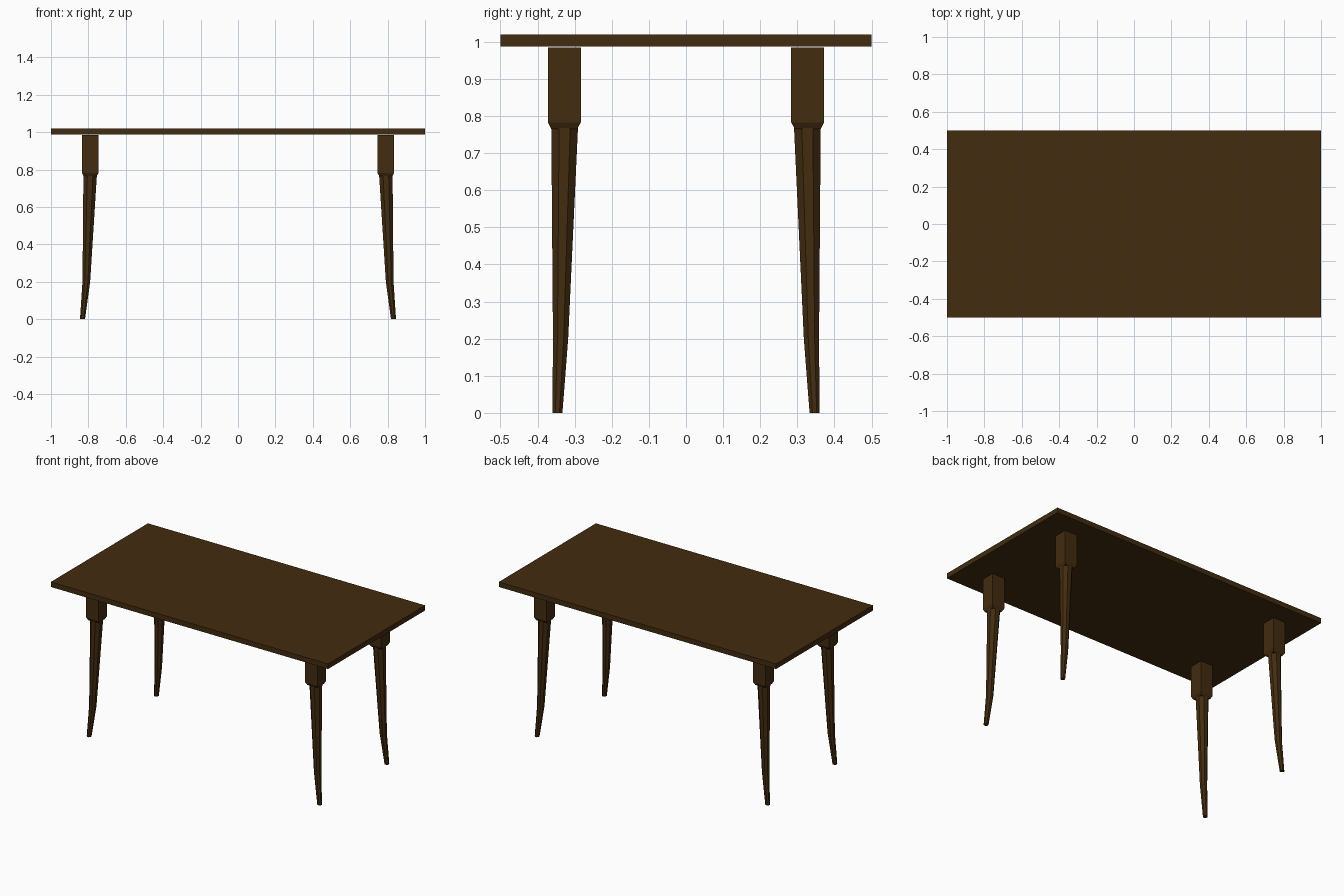
import bpy, bmesh, math

if "Cube" in bpy.data.objects:
    bpy.data.objects.remove(bpy.data.objects["Cube"])

wood = bpy.data.materials.new("dark brown wood")
wood.diffuse_color = (0.055, 0.025, 0.005, 1)
wood.use_nodes = True
wood.node_tree.nodes["Principled BSDF"].inputs["Base Color"].default_value = wood.diffuse_color


def loft(name, rings, sides):
    """Loft rings (x, y, z, half width) of a flat-sided polygon, mirrored to all corners."""
    bm = bmesh.new()
    loops = []
    for x, y, z, h in rings:
        r = h / math.cos(math.pi / sides)
        angles = [(i + 0.5) * 2 * math.pi / sides for i in range(sides)]
        loops.append([bm.verts.new((x + r * math.cos(a), y + r * math.sin(a), z)) for a in angles])
    for a, b in zip(loops, loops[1:]):
        for i in range(sides):
            j = (i + 1) % sides
            bm.faces.new((a[i], a[j], b[j], b[i]))
    bm.faces.new(loops[0])
    bm.faces.new(loops[-1])
    bmesh.ops.recalc_face_normals(bm, faces=bm.faces)
    me = bpy.data.meshes.new(name)
    bm.to_mesh(me)
    bm.free()
    me.materials.append(wood)
    ob = bpy.data.objects.new(name, me)
    bpy.context.collection.objects.link(ob)
    m = ob.modifiers.new("four corners", 'MIRROR')
    m.use_axis = (True, True, False)
    m.use_mirror_merge = False
    return ob


# Table top
bpy.ops.mesh.primitive_cube_add(size=1, location=(0, 0, 1.0035))
top = bpy.context.object
top.name = "table_top"
top.scale = (2, 1, 0.033)
top.data.materials.append(wood)

# Square leg blocks with a bevelled lower end
loft("leg_blocks", [(0.79, 0.328, 0.765, 0.035), (0.79, 0.328, 0.783, 0.0445),
                    (0.79, 0.328, 0.985, 0.0445)], 4)

# Octagonal tapered legs that flare outwards at the foot
loft("tapered_legs", [(0.8315, 0.3465, 0, 0.0135), (0.811, 0.338, 0.2, 0.0205),
                      (0.7905, 0.327, 0.77, 0.036)], 8)
